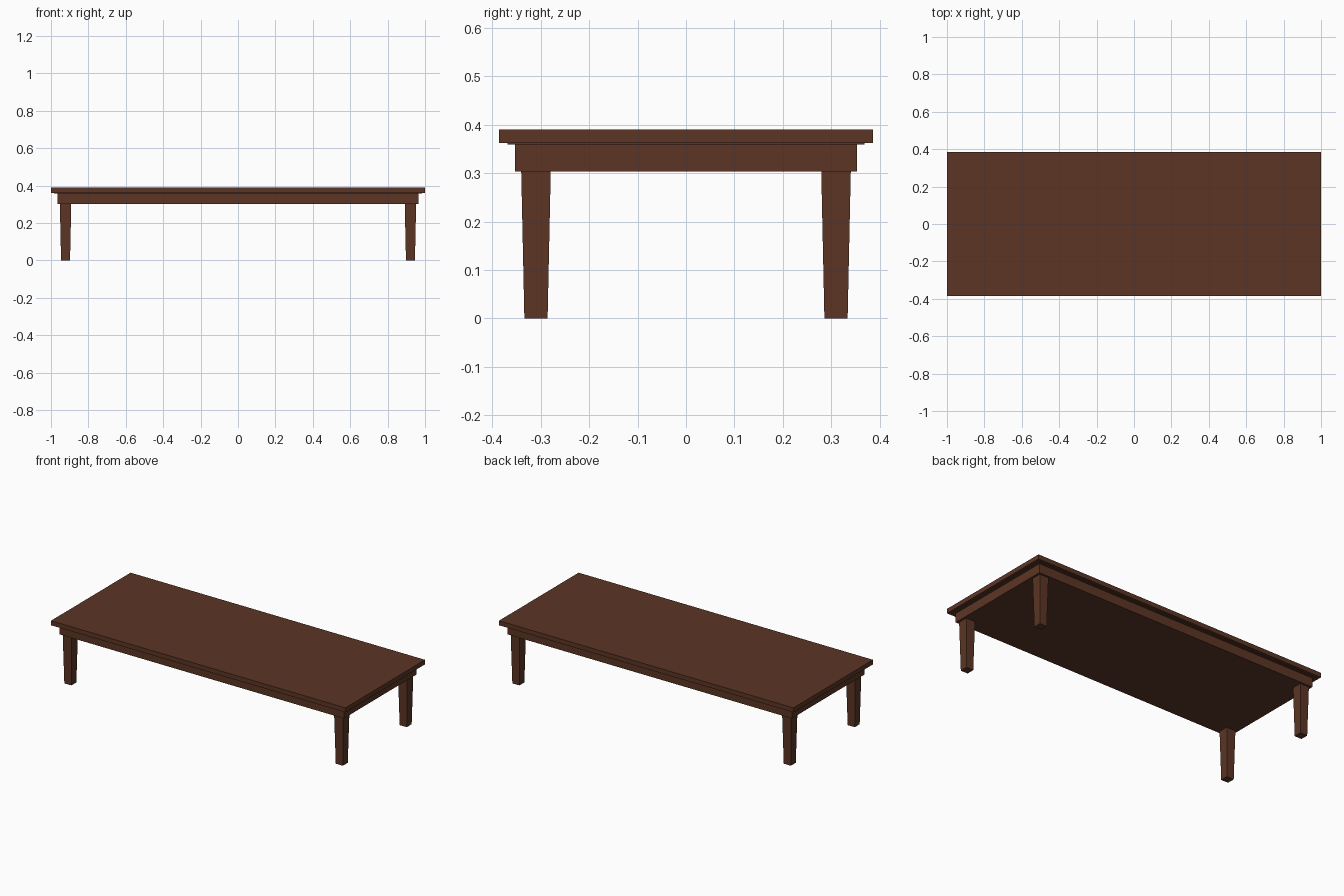
import bpy, bmesh

if "Cube" in bpy.data.objects:
    bpy.data.objects.remove(bpy.data.objects["Cube"])

wood = bpy.data.materials.new("dark brown wood")
wood.diffuse_color = (0.105, 0.036, 0.018, 1)
wood.use_nodes = True
wood.node_tree.nodes["Principled BSDF"].inputs["Base Color"].default_value = wood.diffuse_color


def tapered_box(name, centre, z0, z1, bottom, top):
    """Box from z0 to z1 with separate half sizes at the bottom and the top."""
    bm = bmesh.new()
    bmesh.ops.create_cube(bm, size=2)
    for v in bm.verts:
        hx, hy = top if v.co.z > 0 else bottom
        v.co = (centre[0] + v.co.x * hx, centre[1] + v.co.y * hy,
                z1 if v.co.z > 0 else z0)
    mesh = bpy.data.meshes.new(name)
    bm.to_mesh(mesh)
    bm.free()
    mesh.materials.append(wood)
    obj = bpy.data.objects.new(name, mesh)
    bpy.context.collection.objects.link(obj)
    return obj


def slab(name, z0, z1, hx, hy):
    return tapered_box(name, (0, 0), z0, z1, (hx, hy), (hx, hy))


# Top board, thin step under it, and solid apron
slab("table_top", 0.362, 0.39, 1.0, 0.386)
slab("under_step", 0.359, 0.362, 0.983, 0.369)
slab("apron", 0.303, 0.359, 0.966, 0.353)

# Four legs tapering towards the floor
for side, sx in (("left", -1), ("right", 1)):
    for end, sy in (("front", -1), ("back", 1)):
        tapered_box(f"{end}_{side}_leg", (sx * 0.922, sy * 0.31), 0, 0.303,
                    (0.024, 0.024), (0.0305, 0.0305))
